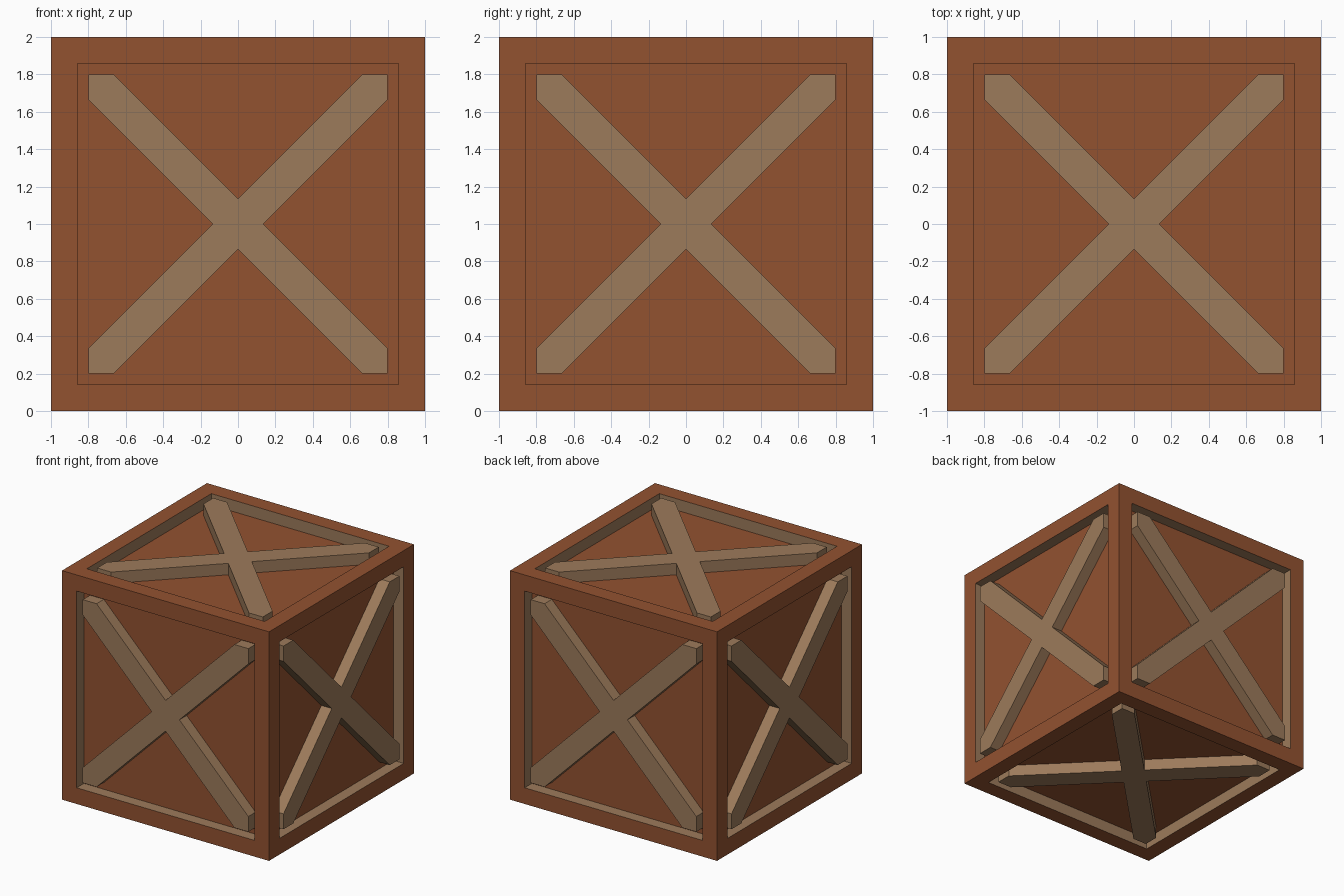
import bpy, bmesh
from math import pi
from mathutils import Matrix, Vector

HALF = 1.0        # half the crate size
OPEN = 0.8        # half the panel opening
DEPTH = 0.1       # panel recess
CUT = 0.134       # brace half-width measured along the opening edge

if "Cube" in bpy.data.objects:
    bpy.data.objects.remove(bpy.data.objects["Cube"], do_unlink=True)


def make_material(name, color):
    mat = bpy.data.materials.new(name)
    mat.use_nodes = True
    mat.diffuse_color = color
    bsdf = next(n for n in mat.node_tree.nodes if n.type == "BSDF_PRINCIPLED")
    bsdf.inputs["Base Color"].default_value = color
    return mat


def add_object(name, bm, materials):
    bm.normal_update()
    mesh = bpy.data.meshes.new(name)
    bm.to_mesh(mesh)
    bm.free()
    for mat in materials:
        mesh.materials.append(mat)
    obj = bpy.data.objects.new(name, mesh)
    bpy.context.collection.objects.link(obj)
    return obj


brown = make_material("red_brown_wood", (0.29, 0.084, 0.03, 1))
tan = make_material("tan_wood", (0.335, 0.197, 0.104, 1))

# Crate body: each side gets a border, then a sunken panel with tan walls
bm = bmesh.new()
bmesh.ops.create_cube(bm, size=2 * HALF)
sides = bm.faces[:]
bmesh.ops.inset_individual(bm, faces=sides, thickness=HALF - OPEN)
bm.normal_update()
walls = bmesh.ops.inset_individual(bm, faces=sides, thickness=0, depth=-DEPTH)["faces"]
for face in walls:
    face.material_index = 1
body = add_object("crate_body", bm, [brown, tan])
body.location.z = HALF

# Cross brace outline: one arm turned four times
arm = [(CUT, 0), (OPEN, OPEN - CUT), (OPEN, OPEN), (OPEN - CUT, OPEN)]
outline = [Matrix.Rotation(k * pi / 2, 3, "Z") @ Vector((x, y, 0))
           for k in range(4) for x, y in arm]


def add_brace(name, turn):
    """Cross-shaped prism flush with the border, turned onto one side."""
    bm = bmesh.new()
    base = bm.faces.new([bm.verts.new(p + Vector((0, 0, HALF - DEPTH))) for p in outline])
    grown = bmesh.ops.extrude_face_region(bm, geom=[base], use_keep_orig=True)["geom"]
    top = [v for v in grown if isinstance(v, bmesh.types.BMVert)]
    bmesh.ops.translate(bm, verts=top, vec=(0, 0, DEPTH))
    bmesh.ops.recalc_face_normals(bm, faces=bm.faces[:])
    bmesh.ops.transform(bm, matrix=Matrix.Translation((0, 0, HALF)) @ turn, verts=bm.verts[:])
    add_object(name, bm, [tan])


# One brace for every side
add_brace("top_brace", Matrix.Identity(4))
add_brace("bottom_brace", Matrix.Rotation(pi, 4, "X"))
for k, side in enumerate(["front", "left", "back", "right"]):
    add_brace(side + "_brace", Matrix.Rotation(k * pi / 2, 4, "Z") @ Matrix.Rotation(pi / 2, 4, "X"))
